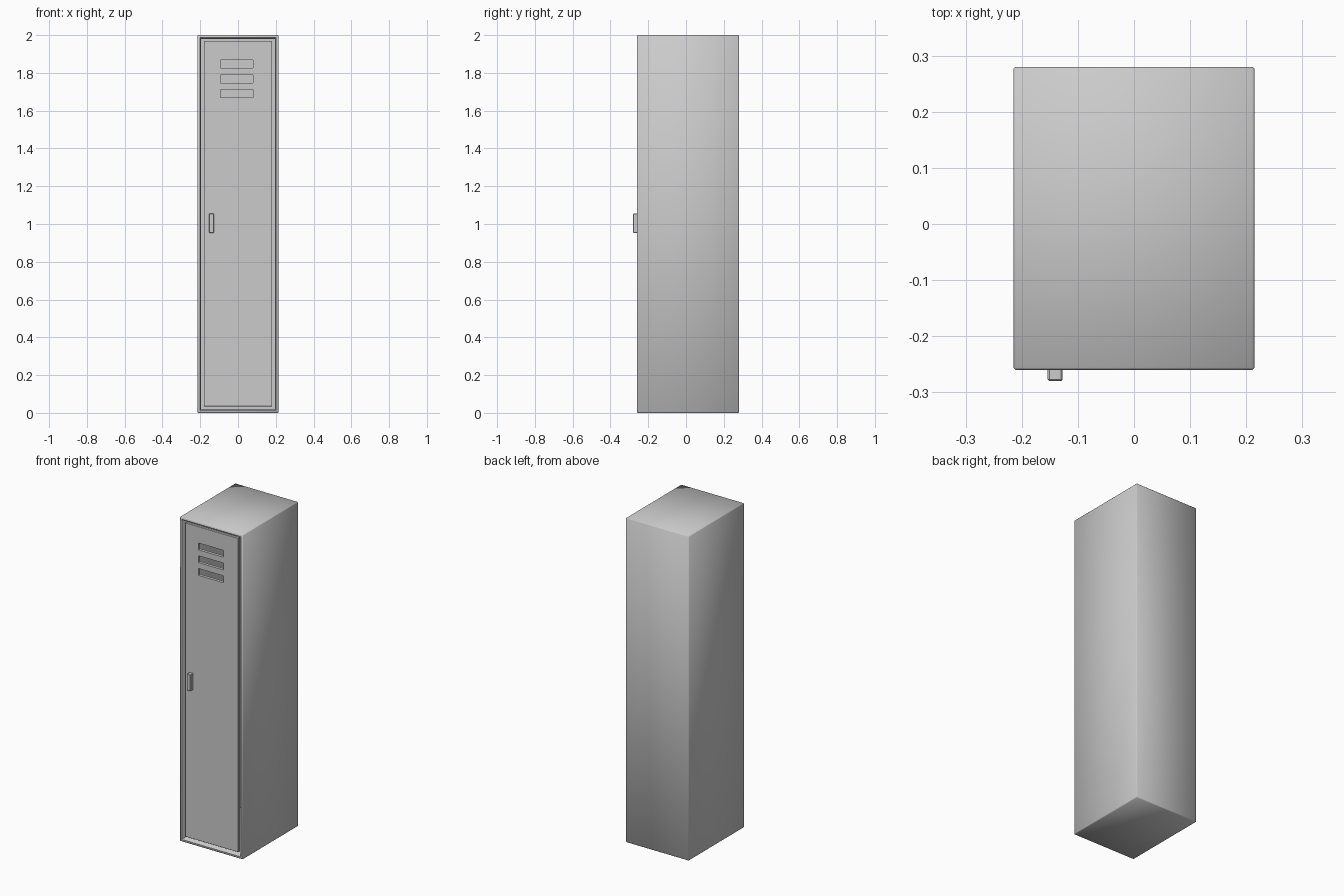
import bpy, bmesh, math
from mathutils import Vector

if "Cube" in bpy.data.objects:
    bpy.data.objects.remove(bpy.data.objects["Cube"])


def box(name, lo, hi, bevel=0.0, segments=1):
    """Axis-aligned box between two corners, optionally bevelled."""
    lo, hi = Vector(lo), Vector(hi)
    bm = bmesh.new()
    bmesh.ops.create_cube(bm, size=1)
    for v in bm.verts:
        v.co = (lo + hi) / 2 + v.co * (hi - lo)
    if bevel:
        bmesh.ops.bevel(bm, geom=bm.edges[:], offset=bevel,
                        segments=segments, profile=0.5, affect='EDGES')
    mesh = bpy.data.meshes.new(name)
    bm.to_mesh(mesh)
    bm.free()
    obj = bpy.data.objects.new(name, mesh)
    bpy.context.collection.objects.link(obj)
    return obj


def cut(target, cutter):
    """Subtract a hidden helper from a part."""
    mod = target.modifiers.new(cutter.name, 'BOOLEAN')
    mod.operation = 'DIFFERENCE'
    mod.solver = 'EXACT'
    mod.object = cutter
    cutter.hide_render = True
    cutter.hide_set(True)


def smooth(obj, angle):
    bpy.ops.object.select_all(action='DESELECT')
    obj.select_set(True)
    bpy.context.view_layer.objects.active = obj
    bpy.ops.object.shade_smooth_by_angle(angle=math.radians(angle))


# Cabinet: a hollow shell with a rolled rim around the door opening
bm = bmesh.new()
bmesh.ops.create_cube(bm, size=1)
for v in bm.verts:
    v.co = Vector((v.co.x * 0.43, v.co.y * 0.54 + 0.01, v.co.z * 2.0 + 1.0))
bmesh.ops.bevel(bm, geom=bm.edges[:], offset=0.004, segments=1,
                profile=0.5, affect='EDGES')
bm.normal_update()
front = min(bm.faces, key=lambda f: f.calc_center_median().y)
for width, depth in ((0.014, 0.0), (0.007, -0.006), (0.002, -0.244), ):
    bmesh.ops.inset_region(bm, faces=[front], thickness=width, depth=0)
    for v in front.verts:
        v.co.y -= depth
# back wall of the hollow
for v in front.verts:
    v.co.y += 0.27
mesh = bpy.data.meshes.new("cabinet")
bm.to_mesh(mesh)
bm.free()
cabinet = bpy.data.objects.new("cabinet", mesh)
bpy.context.collection.objects.link(cabinet)
smooth(cabinet, 50)

# Door panel, set into the opening with a narrow gap
door = box("door", (-0.181, -0.255, 0.034), (0.181, -0.237, 1.97), 0.002)

# Three ventilation slots near the top
for i in range(3):
    z = 1.847 - i * 0.0785
    cut(door, box(f"vent_cutter_{i + 1}", (-0.092, -0.30, z - 0.021),
                  (0.08, -0.20, z + 0.021)))

# Pull handle on the opening side
box("handle", (-0.154, -0.28, 0.953), (-0.127, -0.25, 1.055), 0.003)
